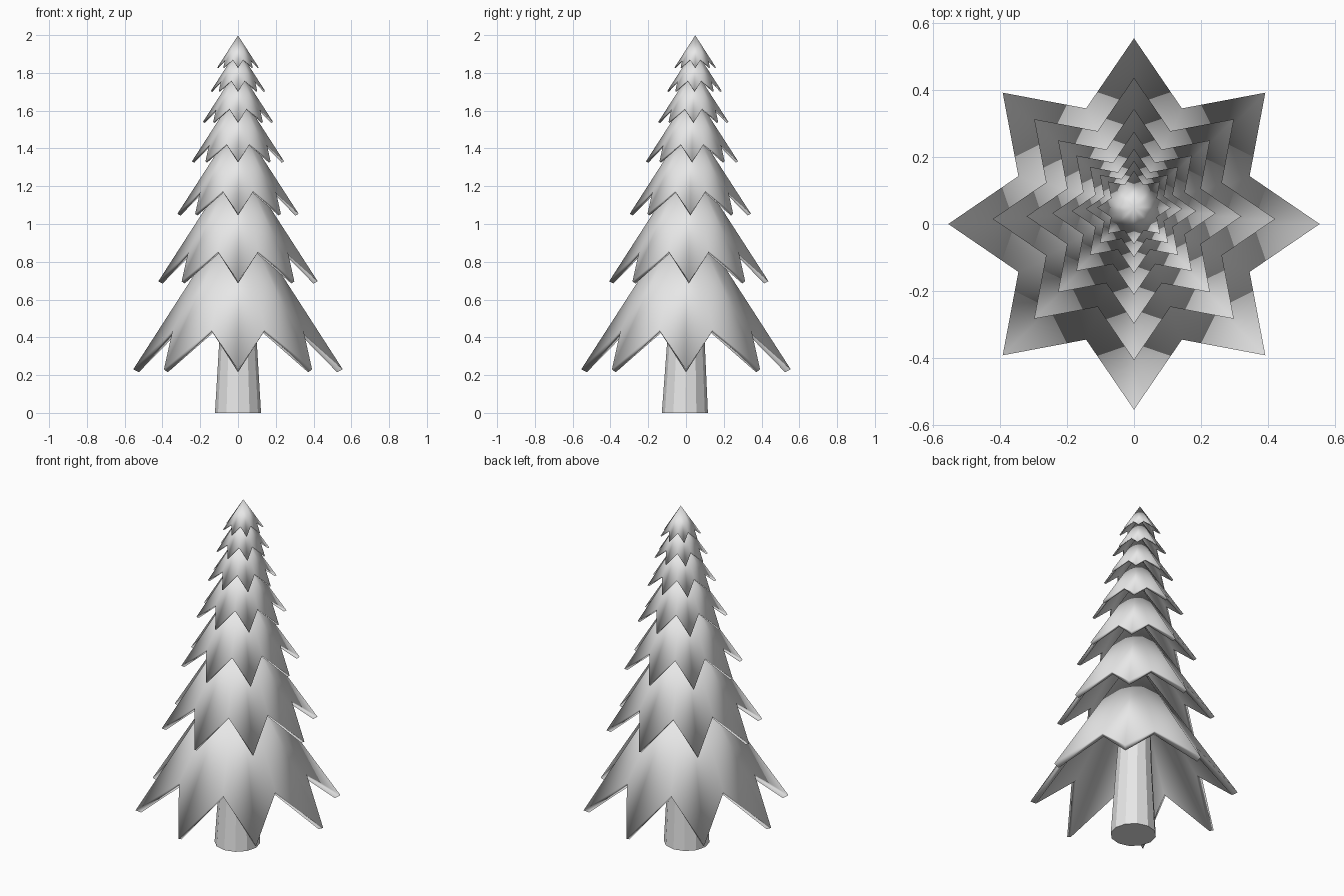
import bpy, bmesh
from math import sin, cos, pi

if "Cube" in bpy.data.objects:
    bpy.data.objects.remove(bpy.data.objects["Cube"], do_unlink=True)

grey = bpy.data.materials.new("plain_grey")
grey.use_nodes = True
GREY = (0.8, 0.8, 0.8, 1)
grey.diffuse_color = GREY
grey.node_tree.nodes["Principled BSDF"].inputs["Base Color"].default_value = GREY

POINTS = 8  # branch tips per tier


def finish(name, bm, smooth):
    bmesh.ops.recalc_face_normals(bm, faces=bm.faces[:])
    mesh = bpy.data.meshes.new(name)
    for f in bm.faces:
        f.smooth = smooth
    bm.to_mesh(mesh)
    bm.free()
    mesh.materials.append(grey)
    obj = bpy.data.objects.new(name, mesh)
    bpy.context.collection.objects.link(obj)
    return obj


def star_ring(bm, cy, tip, valley):
    """Zigzag ring; tip and valley are (radius, height)."""
    ring = []
    for i in range(2 * POINTS):
        r, z = valley if i % 2 else tip
        a = pi * i / POINTS
        ring.append(bm.verts.new((r * cos(a), cy + r * sin(a), z)))
    return ring


def tier(name, r, z, cy):
    """Hollow star-edged cone with a thick rim; z is its lowest point."""
    bm = bmesh.new()
    s = r / 0.555
    outer = star_ring(bm, cy, (r, z + 0.015 * s), (0.374 * s, z + 0.225 * s))
    inner = star_ring(bm, cy, (r - 0.03 * s, z), (0.348 * s, z + 0.208 * s))
    top = bm.verts.new((0, cy, z + 0.015 * s + 1.55 * r))
    under = bm.verts.new((0, cy, z + 1.55 * r - 0.045 * s))
    for i in range(2 * POINTS):
        j = (i + 1) % (2 * POINTS)
        bm.faces.new((outer[i], outer[j], top))
        bm.faces.new((inner[j], inner[i], under))
        bm.faces.new((outer[j], outer[i], inner[i], inner[j]))
    finish(name, bm, True)


# Branch tiers: tip radius, lowest height, lean towards the back
tiers = [(0.555, 0.215, 0.0), (0.422, 0.685, 0.015), (0.321, 1.045, 0.023),
         (0.244, 1.325, 0.032), (0.186, 1.535, 0.039), (0.144, 1.70, 0.045),
         (0.11, 1.825, 0.049)]
for n, (r, z, cy) in enumerate(tiers, 1):
    tier(f"branch_tier_{n}", r, z, cy)

# Tapered trunk leaning slightly back
SIDES = 12
bm = bmesh.new()
rings = []
for r, z, cy in ((0.122, 0, -0.006), (0.098, 0.4, 0.0), (0.012, 1.88, 0.049)):
    rings.append([bm.verts.new((r * cos(2 * pi * i / SIDES),
                                cy + r * sin(2 * pi * i / SIDES), z))
                  for i in range(SIDES)])
for low, high in zip(rings, rings[1:]):
    for i in range(SIDES):
        j = (i + 1) % SIDES
        bm.faces.new((low[i], low[j], high[j], high[i]))
bm.faces.new(rings[0][::-1])
bm.faces.new(rings[-1])
finish("trunk", bm, False)
